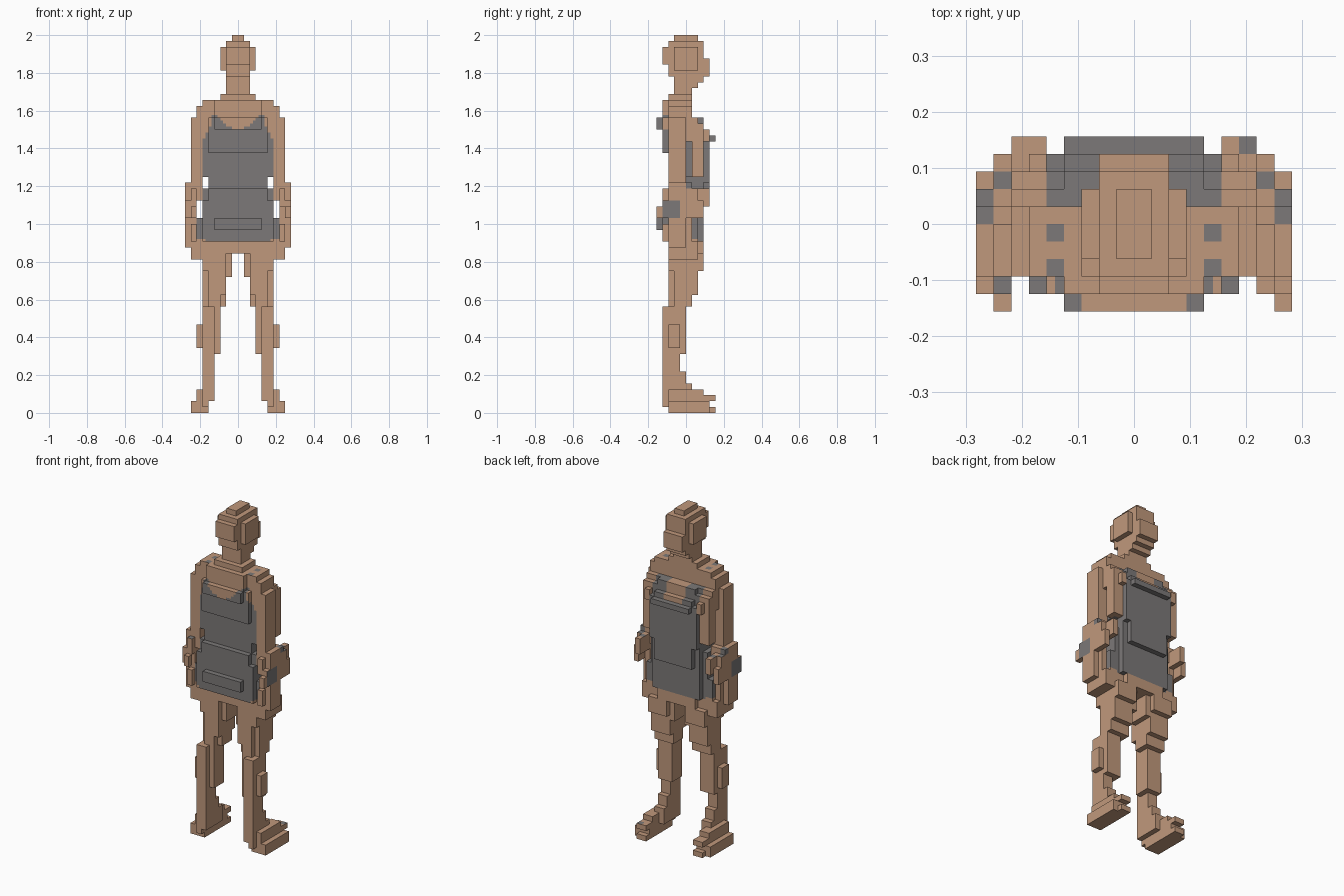
import bpy, bmesh
from mathutils import Vector

cube = bpy.data.objects.get("Cube")
if cube:
    bpy.data.objects.remove(cube, do_unlink=True)

V = 1 / 32  # block size


def material(name, rgb):
    m = bpy.data.materials.new(name)
    m.use_nodes = True
    m.diffuse_color = (*rgb, 1)
    m.node_tree.nodes["Principled BSDF"].inputs["Base Color"].default_value = (*rgb, 1)
    return m


skin = material("skin_tan", (0.53, 0.315, 0.2))
cloth = material("cloth_grey", (0.2, 0.19, 0.188))

cells = {}  # block position -> part name


def box(part, x0, x1, y0, y1, z0, z1):
    for x in range(x0, x1):
        for y in range(y0, y1):
            for z in range(z0, z1):
                cells.setdefault((x, y, z), part)


def slab(part, half, y0, y1, z0, z1):
    box(part, -half, half, y0, y1, z0, z1)


def pair(part, x0, x1, y0, y1, z0, z1):
    box("left_" + part, x0, x1, y0, y1, z0, z1)
    box("right_" + part, -x1, -x0, y0, y1, z0, z1)


# Head, stepped in towards the crown and jaw
for b in [(1, -2, 2, 63, 64), (2, -3, 3, 62, 63), (2, -4, 3, 59, 62),
          (3, -2, 2, 58, 62), (2, -3, 4, 57, 60), (2, -2, 3, 56, 57)]:
    slab("head", *b)

# Neck
for b in [(2, -2, 2, 55, 56), (2, -2, 1, 53, 55), (3, -3, 1, 53, 54)]:
    slab("neck", *b)

# Torso, from the shoulders down through chest, waist and hips
for b in [(6, -3, 1, 52, 53), (4, -4, 1, 50, 53), (6, -3, 1, 50, 52),
          (5, -4, 2, 49, 50),
          (4, -5, 3, 48, 50), (4, -4, 4, 47, 48), (4, -4, 5, 46, 47),
          (5, -4, 3, 44, 49), (6, -3, 2, 40, 50), (5, -4, 4, 44, 47),
          (5, -3, 4, 39, 44), (5, -3, 3, 38, 39), (4, -3, 4, 35, 39),
          (6, -3, 2, 36, 38),
          (5, -4, 3, 35, 38), (5, -4, 3, 29, 36), (6, -4, 2, 29, 36),
          (7, -3, 2, 29, 33), (4, -5, -4, 31, 33), (6, -3, 2, 27, 29),
          (4, -3, 3, 27, 29)]:
    slab("torso", *b)

# Arms with shoulder, upper arm, elbow, forearm and hand
for b in [(6, 7, -3, 1, 50, 52), (6, 7, -3, 0, 39, 50), (7, 8, -3, 0, 39, 50),
          (6, 7, 0, 2, 46, 50), (5, 7, 1, 3, 40, 49), (5, 6, 2, 4, 46, 48),
          (6, 9, -3, 1, 36, 39), (7, 8, -4, 4, 35, 38),
          (7, 8, -3, 1, 28, 36), (8, 9, -3, 0, 28, 36),
          (7, 9, -3, 2, 35, 38), (8, 9, -4, 3, 33, 36),
          (6, 8, -3, 2, 26, 29), (7, 8, -4, 1, 29, 32)]:
    pair("arm", *b)
box("left_arm", 8, 9, -5, -4, 33, 35)
box("right_arm", -8, -7, -5, -4, 33, 35)

# Legs tapering from thigh to ankle
for b in [(2, 6, -3, 3, 24, 27), (1, 6, -2, 2, 23, 27), (2, 5, -3, 2, 20, 24),
          (2, 6, -2, 2, 20, 24), (2, 6, -2, 1, 18, 20), (3, 5, -3, 1, 18, 20),
          (3, 6, -3, 0, 10, 18), (4, 6, -4, 0, 10, 18), (6, 7, -3, -1, 11, 15),
          (4, 6, -4, -1, 7, 10), (4, 6, -4, 0, 5, 7), (4, 6, -4, 1, 3, 5)]:
    pair("leg", *b)

# Feet, turned slightly outwards
for b in [(4, 6, -4, 1, 2, 3), (5, 6, -4, 2, 1, 2), (5, 7, -3, 3, 0, 4),
          (5, 8, 0, 4, 0, 2), (5, 7, 3, 5, 2, 3), (5, 7, 4, 5, 0, 1),
          (6, 8, -3, 0, 0, 2)]:
    pair("foot", *b)


def is_cloth(part, c):
    """Sleeveless top with a scooped neckline, and grey patches on the limbs."""
    ax = abs(c.x)
    if part == "left_foot":
        return c.x > 6 and 4 < c.y < 5 and c.z > 2.9
    if part.endswith("arm"):
        wrist = ax > 8.9 and 33 < c.z < 36 and -4 < c.y < -1
        cuff = ax > 8 and c.z > 37.9 and 0 < c.y < 2
        tips = 7 < ax < 8 and 37.9 < c.z < 39 and 2 < c.y < 3
        back = -8 < c.x < -7 and 37.9 < c.z < 39 and -4 < c.y < -3
        return wrist or cuff or tips or back
    if part != "torso":
        return False
    if c.z > 52.9:
        return 4 < ax < 5 and (-3 < c.y < -2 or -1 < c.y < 0)
    # Neckline and armholes on each side
    if c.y < 0:
        top = 48 + 2.5 * min(1, (ax / 3.5) ** 2)
        if ax > 4.6:
            top = min(50.2, 59.2 - 2.2 * ax)
    else:
        top = 47.2 if ax < 2 else 50.2 if ax < 5 else 47
    return (28.9 if ax < 5.4 else 29.4) < c.z < top


AXES = [Vector((1, 0, 0)), Vector((0, 1, 0)), Vector((0, 0, 1))]


def build(part):
    """Make the outer shell of one part from its blocks."""
    bm = bmesh.new()
    for cell in [c for c, p in cells.items() if p == part]:
        mid = Vector(cell) + Vector((0.5, 0.5, 0.5))
        for i in range(3):
            for s in (1, -1):
                n = AXES[i] * s
                if tuple(int(a + b) for a, b in zip(cell, n)) in cells:
                    continue
                u, w = AXES[(i + 1) % 3] / 2, AXES[(i + 2) % 3] / 2
                ring = [u + w, w - u, -u - w, u - w][::s]
                bm.faces.new([bm.verts.new(mid + n / 2 + r) for r in ring])
    bmesh.ops.remove_doubles(bm, verts=bm.verts, dist=0.01)
    # Finer faces on the clothed part give the neckline a softer edge
    if part == "torso":
        bmesh.ops.subdivide_edges(bm, edges=bm.edges, cuts=1, use_grid_fill=True)
    for f in bm.faces:
        f.material_index = int(is_cloth(part, f.calc_center_median()))
    bmesh.ops.dissolve_limit(bm, angle_limit=0.01, verts=bm.verts,
                             edges=bm.edges, delimit={"MATERIAL"})
    bmesh.ops.scale(bm, vec=(V, V, V), verts=bm.verts)
    mesh = bpy.data.meshes.new(part)
    bm.to_mesh(mesh)
    bm.free()
    mesh.materials.append(skin)
    mesh.materials.append(cloth)
    bpy.context.collection.objects.link(bpy.data.objects.new(part, mesh))


for name in sorted(set(cells.values())):
    build(name)
